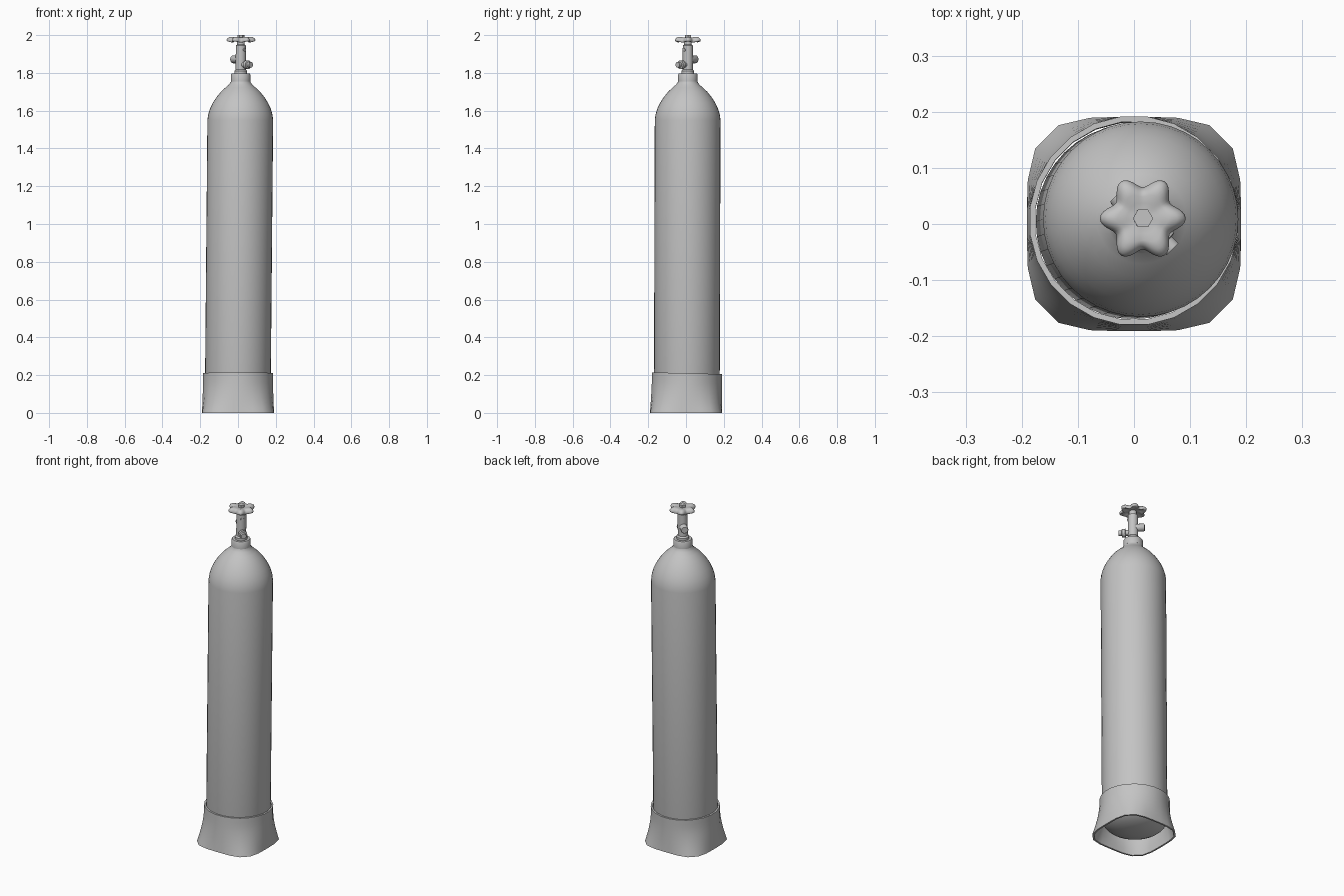
import bpy, bmesh
from math import sin, cos, pi, radians
from mathutils import Vector, Matrix

cube = bpy.data.objects.get("Cube")
if cube:
    bpy.data.objects.remove(cube, do_unlink=True)

GREY = (0.55, 0.55, 0.55, 1.0)
metal = bpy.data.materials.new("plain grey metal")
metal.use_nodes = True
metal.diffuse_color = GREY
metal.node_tree.nodes["Principled BSDF"].inputs["Base Color"].default_value = GREY


def loft(name, rings, closed=False, smooth=40):
    """Skin a stack of equal rings; cap the ends, or join last to first."""
    bm = bmesh.new()
    loops = [[bm.verts.new(p) for p in ring] for ring in rings]
    n = len(loops[0])
    pairs = list(zip(loops, loops[1:]))
    if closed:
        pairs.append((loops[-1], loops[0]))
    else:
        bm.faces.new(loops[0][::-1])
        bm.faces.new(loops[-1])
    for a, b in pairs:
        for i in range(n):
            j = (i + 1) % n
            bm.faces.new((a[i], a[j], b[j], b[i]))
    bmesh.ops.recalc_face_normals(bm, faces=bm.faces)
    mesh = bpy.data.meshes.new(name)
    bm.to_mesh(mesh)
    bm.free()
    mesh.materials.append(metal)
    obj = bpy.data.objects.new(name, mesh)
    bpy.context.collection.objects.link(obj)
    bpy.ops.object.select_all(action='DESELECT')
    obj.select_set(True)
    bpy.context.view_layer.objects.active = obj
    if smooth:
        bpy.ops.object.shade_smooth_by_angle(angle=radians(smooth))
    return obj


def circle(r, z, n=32):
    return [Vector((r * cos(2 * pi * i / n), r * sin(2 * pi * i / n), z)) for i in range(n)]


def lean(z):
    """Centre of the slightly leaning bottle at height z."""
    return Vector((-0.002 + 0.009 * z, 0.004 + 0.003 * z, 0))


def lathe(name, profile, n=32, smooth=40):
    return loft(name, [[p + lean(z) for p in circle(r, z, n)] for r, z in profile], smooth=smooth)


# Bottle: rounded bottom, straight wall, ogive shoulder flowing into the neck
bottom = [(0.174 * sin(a), 0.1 - 0.08 * cos(a)) for a in (pi / 2 * i / 8 for i in range(1, 9))]
shoulder = [(0.174, 1.55), (0.17, 1.58), (0.161, 1.61), (0.147, 1.64), (0.128, 1.67),
            (0.104, 1.7), (0.08, 1.722), (0.062, 1.738), (0.052, 1.752), (0.05, 1.765)]
lathe("bottle", bottom + shoulder, 40)

# Neck ring
lathe("neck_ring", [(0.052, 1.755), (0.052, 1.79), (0.048, 1.797), (0.03, 1.797)], 24)


# Foot collar: round at the top, flaring to a rounded square at the floor
def collar_ring(t, inset):
    """t is 0 at the floor and 1 at the top edge."""
    z, square = 0.21 * t, max(0, 1 - t / 0.8) ** 1.6
    ring = []
    for i in range(24):
        a = 2 * pi * (i + 0.5) / 24
        c, s = cos(a), sin(a)
        box = 0.191 / (abs(c) ** 3.8 + abs(s) ** 3.8) ** (1 / 3.8)
        r = 0.187 + (box - 0.187) * square - inset
        ring.append((r * c, r * s + 0.006 * t, z - 0.025 * r * s * t))
    return ring


levels = [i / 8 for i in range(9)]
outer = [collar_ring(t, 0) for t in levels]
inner = [collar_ring(t, 0.01) for t in reversed(levels)]
loft("foot_collar", outer + inner, closed=True)

# Valve stem
lathe("valve_body", [(0.034, 1.79), (0.034, 1.81), (0.027, 1.818), (0.027, 1.945),
                     (0.02, 1.95), (0.02, 1.975)], 20)


# Side fittings, turned around a horizontal axis
def fitting(name, profile, z, degrees, n=16):
    obj = loft(name, [circle(r, d, n) for r, d in profile])
    obj.matrix_world = (Matrix.Translation(lean(z) + Vector((0, 0, z)))
                        @ Matrix.Rotation(radians(degrees), 4, 'Z')
                        @ Matrix.Rotation(pi / 2, 4, 'Y'))


fitting("gas_outlet", [(0.016, 0), (0.016, 0.038), (0.023, 0.04), (0.023, 0.058),
                       (0.015, 0.06), (0.015, 0.077)], 1.843, -45)
fitting("safety_plug", [(0.021, 0), (0.021, 0.058), (0.018, 0.062)], 1.872, 135)
fitting("stem_screw", [(0.009, 0), (0.009, 0.03)], 1.922, -45, 10)


# Handwheel with six soft lobes, drooping toward the rim
def wheel_ring(r, z, wave):
    ring = []
    for i in range(72):
        a = 2 * pi * i / 72
        k = cos(6 * a)
        radius = r * (1 + wave * k)
        ring.append(lean(z) + Vector((radius * cos(a), radius * sin(a), z + 0.02 * wave * k)))
    return ring


wheel = [(0.018, 1.97, 0), (0.04, 1.971, 0.06), (0.058, 1.963, 0.14), (0.064, 1.965, 0.16),
         (0.066, 1.971, 0.16), (0.063, 1.979, 0.16), (0.054, 1.987, 0.13),
         (0.042, 1.989, 0.08), (0.028, 1.986, 0.03), (0.016, 1.985, 0)]
loft("handwheel", [wheel_ring(*w) for w in wheel], smooth=60)

# Hexagonal nut holding the wheel
lathe("wheel_nut", [(0.018, 1.975), (0.018, 2.0)], 6, smooth=0)
